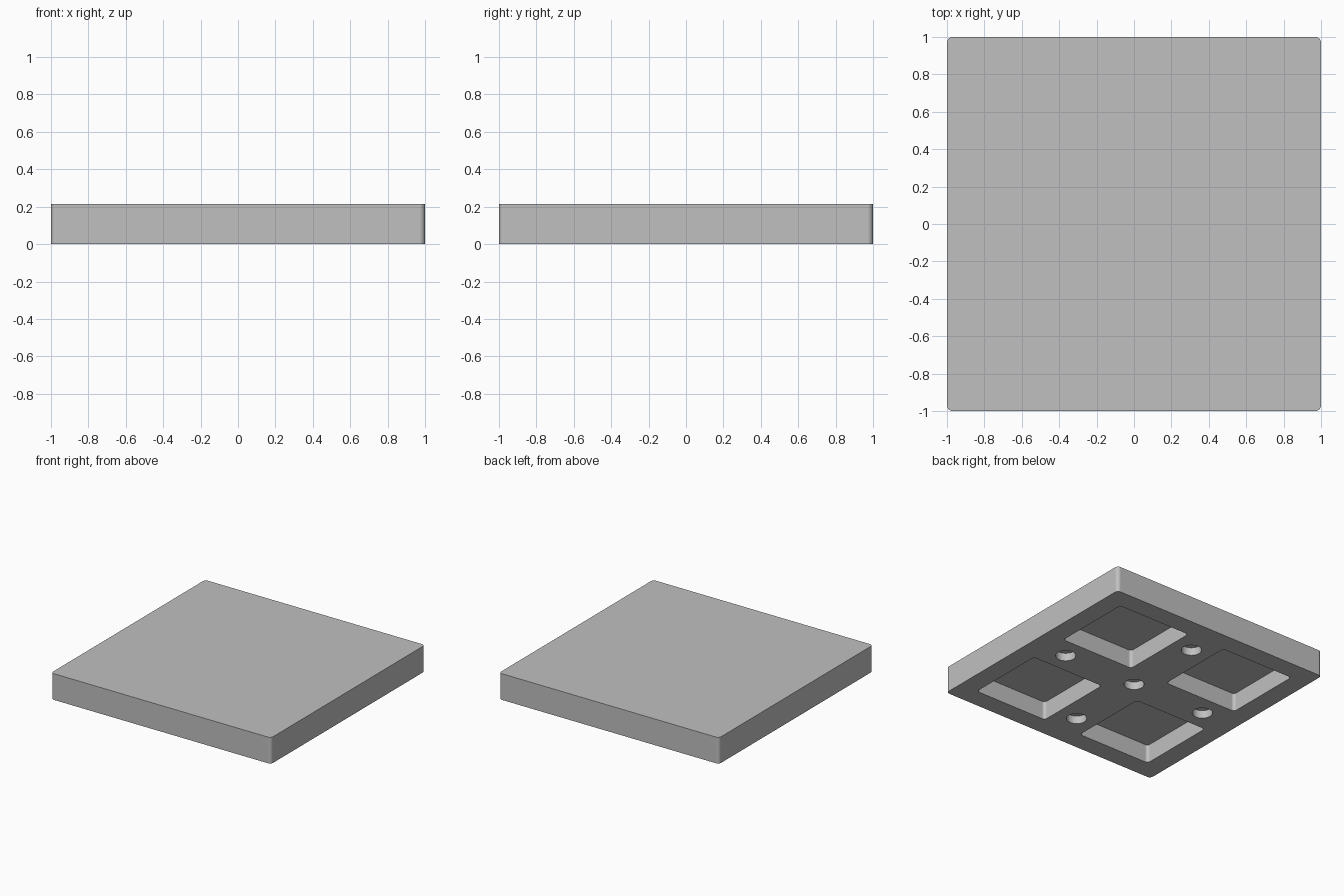
import bpy
import bmesh
from math import radians

HEIGHT = 0.215
POCKET_DEPTH, POCKET_SIZE, POCKET_POS = 0.15, 0.665, 0.505
HOLE_DEPTH, HOLE_RADIUS, HOLE_POS = 0.065, 0.076, 0.67

cube = bpy.data.objects.get("Cube")
if cube:
    bpy.data.objects.remove(cube, do_unlink=True)

grey = bpy.data.materials.new("plain grey")
grey.use_nodes = True
colour = (0.53, 0.53, 0.53, 1)
grey.diffuse_color = colour
grey.node_tree.nodes["Principled BSDF"].inputs["Base Color"].default_value = colour


def finish(name, bm):
    mesh = bpy.data.meshes.new(name)
    bm.to_mesh(mesh)
    bm.free()
    mesh.materials.append(grey)
    obj = bpy.data.objects.new(name, mesh)
    bpy.context.collection.objects.link(obj)
    return obj


def rounded_block(name, size, bottom, top, radius, x=0, y=0):
    """Square block with rounded upright edges."""
    bm = bmesh.new()
    bmesh.ops.create_cube(bm, size=1)
    bmesh.ops.scale(bm, vec=(size, size, top - bottom), verts=bm.verts)
    bmesh.ops.translate(bm, vec=(x, y, (top + bottom) / 2), verts=bm.verts)
    upright = [e for e in bm.edges
               if abs(e.verts[0].co.z - e.verts[1].co.z) > 0.01]
    bmesh.ops.bevel(bm, geom=upright, offset=radius, offset_type='OFFSET',
                    segments=8, profile=0.5, affect='EDGES')
    return finish(name, bm)


def round_plug(name, x, y):
    """Cylinder that sinks a blind round hole."""
    bm = bmesh.new()
    bmesh.ops.create_cone(bm, cap_ends=True, segments=48, radius1=HOLE_RADIUS,
                          radius2=HOLE_RADIUS, depth=HOLE_DEPTH * 2)
    bmesh.ops.translate(bm, vec=(x, y, 0), verts=bm.verts)
    return finish(name, bm)


# Slab
slab = rounded_block("slab", 2, 0, HEIGHT, 0.03)

# Four square pockets in the underside
cutters = [rounded_block("pocket_cutter", POCKET_SIZE, -0.1, POCKET_DEPTH, 0.025,
                         sx * POCKET_POS, sy * POCKET_POS)
           for sx in (-1, 1) for sy in (-1, 1)]

# Five round blind holes: centre and one on each arm
cutters += [round_plug("hole_cutter", dx * HOLE_POS, dy * HOLE_POS)
            for dx, dy in ((0, 0), (1, 0), (-1, 0), (0, 1), (0, -1))]

# Cut the recesses, then discard the cutters
bpy.ops.object.select_all(action='DESELECT')
slab.select_set(True)
bpy.context.view_layer.objects.active = slab
for cutter in cutters:
    cutter.hide_render = True
    cut = slab.modifiers.new("recess", 'BOOLEAN')
    cut.operation = 'DIFFERENCE'
    cut.solver = 'EXACT'
    cut.object = cutter
    bpy.ops.object.modifier_apply(modifier=cut.name)
    bpy.data.objects.remove(cutter, do_unlink=True)

# Smooth rounded corners, crisp edges and flat sides
bpy.ops.object.shade_smooth_by_angle(angle=radians(30))
flat = slab.modifiers.new("flat_sides", 'WEIGHTED_NORMAL')
flat.keep_sharp = True
